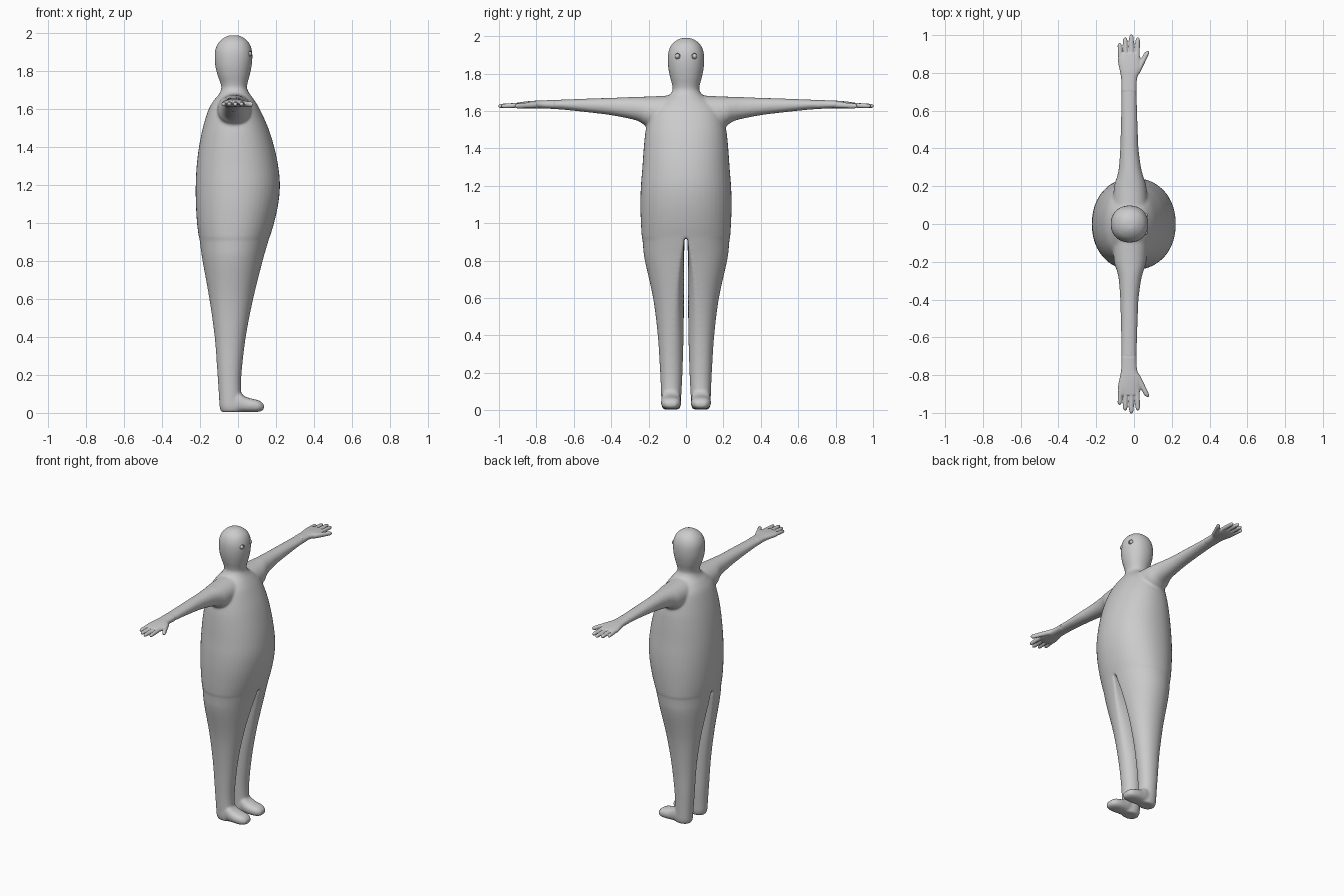
import bpy, bmesh, math

if "Cube" in bpy.data.objects:
    bpy.data.objects.remove(bpy.data.objects["Cube"])

grey = bpy.data.materials.new("plain grey")
grey.diffuse_color = (0.6, 0.6, 0.6, 1)
grey.use_nodes = True
grey.node_tree.nodes["Principled BSDF"].inputs["Base Color"].default_value = grey.diffuse_color


def smooth_rows(rows, steps=5):
    """Catmull-Rom resampling of the section list."""
    out = []
    for i in range(len(rows) - 1):
        p0, p1 = rows[max(i - 1, 0)], rows[i]
        p2, p3 = rows[i + 1], rows[min(i + 2, len(rows) - 1)]
        for k in range(steps):
            u = k / steps
            out.append([0.5 * (2 * b + (c - a) * u + (2 * a - 5 * b + 4 * c - d) * u * u
                               + (3 * b - a - 3 * c + d) * u ** 3)
                        for a, b, c, d in zip(p0, p1, p2, p3)])
    out.append(list(rows[-1]))
    return out


def loft(bm, rows, axis, s=1, n=2.1, seg=48):
    """Skin sections (t, a0, a1, b0, b1[, w]); w blends an oval into a half oval."""
    rows = smooth_rows([tuple(r) + (0,) * (6 - len(r)) for r in rows])
    rings = []
    for t, a0, a1, b0, b1, w in rows:
        ring = []
        for i in range(seg):
            q = 2 * math.pi * i / seg
            sn = math.copysign(abs(math.sin(q)) ** (2 / n), math.sin(q))
            cs = math.copysign(abs(math.cos(q)) ** (2 / n), math.cos(q))
            a = (a0 + a1) / 2 + (a1 - a0) / 2 * sn
            oval = (b0 + b1) / 2 + (b1 - b0) / 2 * cs
            half = b0 + (b1 - b0) * max(cs, 0)
            b = oval + (half - oval) * w
            co = {'z': (a, s * b, t), 'y': (a, s * t, b), 'x': (t, s * a, b)}[axis]
            ring.append(bm.verts.new(co))
        rings.append(ring)
    for r0, r1 in zip(rings, rings[1:]):
        for i in range(seg):
            j = (i + 1) % seg
            bm.faces.new((r0[i], r0[j], r1[j], r1[i]))
    bm.faces.new(rings[0][::-1])
    bm.faces.new(rings[-1])


def finish(bm, name, voxel, rounds, cutters=()):
    """Fuse the lofts into one skin and soften the joins."""
    bmesh.ops.recalc_face_normals(bm, faces=bm.faces)
    me = bpy.data.meshes.new(name)
    bm.to_mesh(me)
    bm.free()
    ob = bpy.data.objects.new(name, me)
    bpy.context.collection.objects.link(ob)
    m = ob.modifiers.new("fuse", 'REMESH')
    m.mode = 'VOXEL'
    m.voxel_size = voxel
    m = ob.modifiers.new("soften", 'SMOOTH')
    m.factor = 0.5
    m.iterations = rounds
    for c in cutters:
        m = ob.modifiers.new("socket", 'BOOLEAN')
        m.operation = 'DIFFERENCE'
        m.object = c
    bpy.ops.object.select_all(action='DESELECT')
    ob.select_set(True)
    bpy.context.view_layer.objects.active = ob
    bpy.ops.object.convert(target='MESH')
    bpy.ops.object.shade_smooth_by_angle(angle=math.radians(40))
    ob.data.materials.clear()
    ob.data.materials.append(grey)
    return ob


def ball(name, r, loc):
    bpy.ops.mesh.primitive_uv_sphere_add(radius=r, location=loc, segments=24, ring_count=16)
    ob = bpy.context.object
    ob.name = name
    bpy.ops.object.shade_smooth_by_angle()
    ob.data.materials.append(grey)
    return ob


# Eyes and socket cutters
cutters = []
for s in (1, -1):
    ball("eye", 0.013, (0.060, s * 0.046, 1.893))
    c = ball("eye_socket_cutter", 0.016, (0.066, s * 0.046, 1.893))
    c.hide_render = True
    cutters.append(c)

# Torso, neck and head: (z, back, front, half width)
trunk = [(0.92, -.206, .165, .236), (1.0, -.216, .19, .241), (1.1, -.222, .212, .244),
         (1.2, -.223, .221, .241), (1.3, -.218, .212, .233), (1.4, -.206, .191, .226),
         (1.5, -.186, .16, .215), (1.6, -.155, .115, .19), (1.65, -.125, .085, .14),
         (1.68, -.1, .063, .095), (1.71, -.088, .048, .072), (1.74, -.093, .051, .074),
         (1.78, -.108, .062, .085), (1.83, -.12, .072, .095), (1.88, -.123, .076, .098),
         (1.92, -.118, .071, .093), (1.955, -.1, .055, .077), (1.98, -.07, .025, .047),
         (1.99, -.045, .0, .02)]
body = bmesh.new()
loft(body, [(z, a, b, -h, h) for z, a, b, h in trunk], 'z', n=2.15)

for s in (1, -1):
    # Legs
    loft(body, [(.96, -.208, .176, .009, .235, 1), (.88, -.199, .153, .009, .23, .95),
                (.8, -.187, .13, .010, .22, .8), (.6, -.151, .08, .011, .176, .4),
                (.4, -.123, .041, .013, .151, .1), (.2, -.108, .018, .019, .138, 0),
                (.08, -.1, .018, .025, .133, 0), (.03, -.097, .025, .027, .131, 0),
                (.004, -.088, .02, .036, .122, 0)], 'z', s)
    # Feet
    loft(body, [(-.05, .04, .12, .004, .09), (.0, .029, .131, .004, .11),
                (.04, .027, .133, .004, .085), (.08, .027, .133, .004, .073),
                (.11, .033, .127, .006, .066), (.13, .047, .113, .013, .052),
                (.137, .06, .1, .022, .042)], 'x', s, n=2.5)
    # Arms
    loft(body, [(.08, -.115, .075, 1.5, 1.683), (.2, -.105, .065, 1.515, 1.677),
                (.25, -.09, .05, 1.543, 1.676), (.3, -.08, .037, 1.558, 1.674),
                (.4, -.073, .024, 1.577, 1.67), (.5, -.07, .02, 1.59, 1.667),
                (.65, -.068, .015, 1.606, 1.661), (.77, -.067, .013, 1.614, 1.656)], 'y', s)
finish(body, "body", 0.007, 10, cutters)

# Hands: palm, four fingers and a thumb toward the front
for s in (1, -1):
    hand = bmesh.new()
    loft(hand, [(.7, -.067, .014, 1.61, 1.659), (.77, -.068, .016, 1.614, 1.656),
                (.82, -.077, .036, 1.613, 1.654), (.87, -.085, .036, 1.612, 1.649),
                (.905, -.07, .024, 1.617, 1.644)], 'y', s, n=2.4)
    digits = [(-.07, .86, -.077, .958, .0115), (-.043, .86, -.047, .988, .0125),
              (-.013, .86, -.014, 1.004, .0125), (.016, .86, .02, .988, .0125),
              (.016, .80, .073, .916, .0145)]
    for xa, ya, xb, yb, r in digits:
        rows = []
        for u, k in ((0, 1.1), (.4, 1.05), (.8, .98), (.92, .85), (.98, .55), (1, .2)):
            x, y, q = xa + (xb - xa) * u, ya + (yb - ya) * u, r * k
            z = 1.632 - 0.006 * u
            rows.append((y, x - q, x + q, z - q, z + q))
        loft(hand, rows, 'y', s, n=2, seg=20)
    finish(hand, "hand", 0.004, 4)

for c in cutters:
    bpy.data.objects.remove(c)
